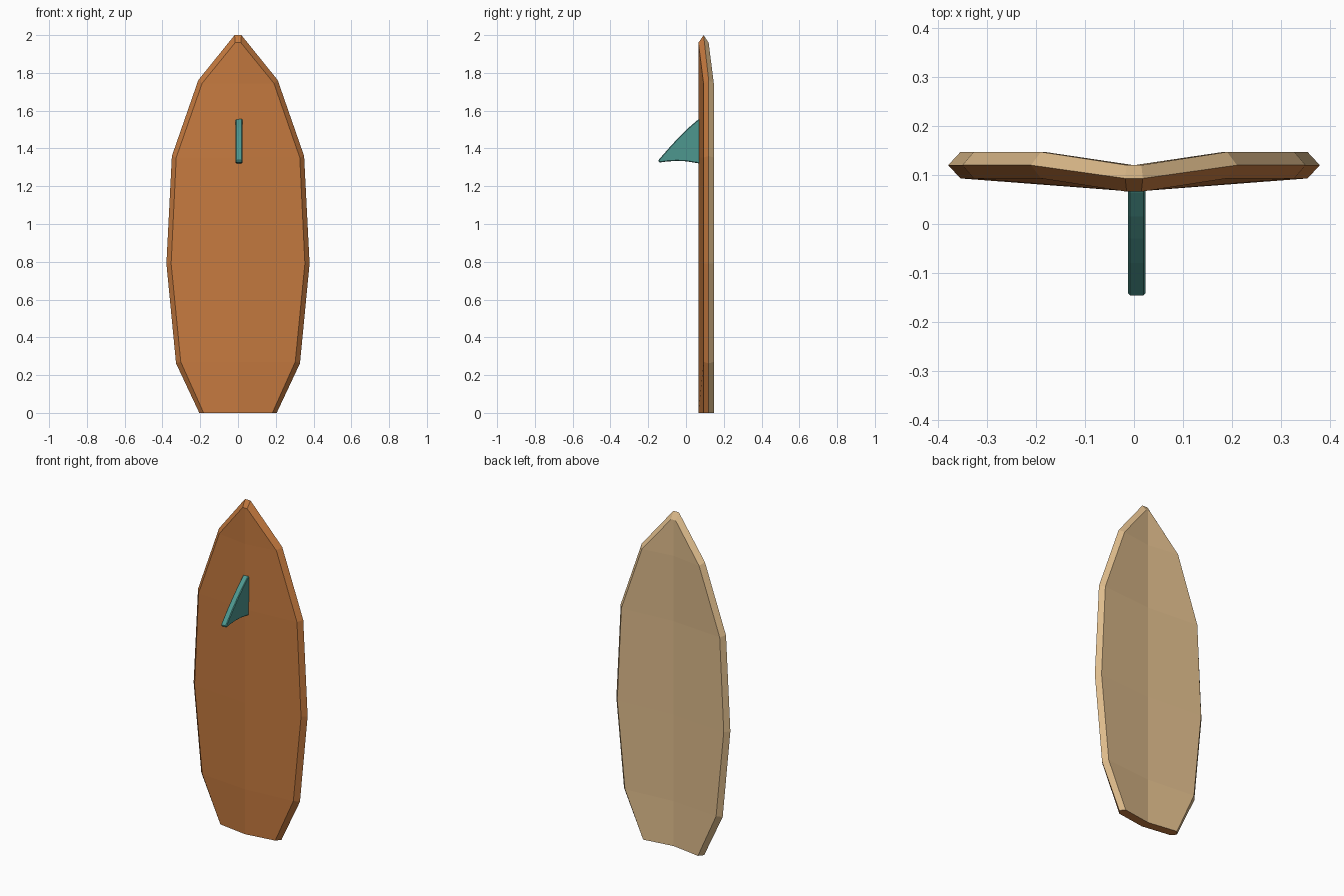
import bpy, bmesh

if "Cube" in bpy.data.objects:
    bpy.data.objects.remove(bpy.data.objects["Cube"])


def material(name, rgb):
    m = bpy.data.materials.new(name)
    m.diffuse_color = (*rgb, 1)
    m.use_nodes = True
    m.node_tree.nodes["Principled BSDF"].inputs["Base Color"].default_value = m.diffuse_color
    return m


def finish(bm, name, mats):
    bmesh.ops.recalc_face_normals(bm, faces=bm.faces)
    me = bpy.data.meshes.new(name)
    bm.to_mesh(me)
    bm.free()
    for m in mats:
        me.materials.append(m)
    ob = bpy.data.objects.new(name, me)
    bpy.context.collection.objects.link(ob)
    return ob


orange = material("orange", (0.56, 0.195, 0.05))
tan = material("tan", (0.73, 0.50, 0.26))
teal = material("teal", (0.075, 0.31, 0.275))

# Board outline stations from tail to nose: (half width, z)
rim = [(0.205, 0), (0.328, 0.262), (0.379, 0.79), (0.35, 1.36), (0.21, 1.762), (0.018, 2.0)]
inner = [(0.182, 0), (0.303, 0.27), (0.354, 0.79), (0.327, 1.352), (0.19, 1.745), (0.015, 1.96)]

# Board: front deck, rim and back deck layers, V-shaped across the spine
bm = bmesh.new()


def layer(stations, y):
    rows = []
    for i, (w, z) in enumerate(stations):
        dy = 0.0 if i == len(stations) - 1 else 0.027
        rows.append([bm.verts.new((s * w, y + abs(s) * dy, z)) for s in (-1, 0, 1)])
    return rows


def face(mat, *verts):
    bm.faces.new(verts).material_index = mat


front, mid, back = layer(inner, 0.066), layer(rim, 0.093), layer(inner, 0.12)
for mat, deck in ((0, front), (1, back)):
    for i in range(5):
        for c in (0, 1):                    # deck panels either side of the spine
            face(mat, deck[i][c], deck[i][c + 1], deck[i + 1][c + 1], deck[i + 1][c])
        for c in (0, 2):                    # bevelled side rails
            face(mat, deck[i][c], mid[i][c], mid[i + 1][c], deck[i + 1][c])
    for c in (0, 1):                        # nose bevel
        face(mat, deck[5][c], deck[5][c + 1], mid[5][c + 1], mid[5][c])
for c in (0, 2):                            # flat tail
    face(0, front[0][c], mid[0][c], back[0][c], back[0][1], front[0][1])
bmesh.ops.delete(bm, geom=[v for v in bm.verts if not v.link_faces], context='VERTS')
finish(bm, "board", [orange, tan])

# Fin: swept profile in the y-z plane, extruded across x, softly bevelled
profile = [(0.078, 1.562), (0.063, 1.552), (0.015, 1.511), (-0.03, 1.467), (-0.08, 1.414),
           (-0.146, 1.338), (-0.143, 1.325), (-0.10, 1.331), (-0.05, 1.334),
           (0.0, 1.332), (0.063, 1.322), (0.078, 1.318)]
bm = bmesh.new()
side = bm.faces.new([bm.verts.new((-0.012, y, z)) for y, z in profile])
ext = bmesh.ops.extrude_face_region(bm, geom=[side])
bmesh.ops.translate(bm, vec=(0.035, 0, 0),
                    verts=[g for g in ext["geom"] if isinstance(g, bmesh.types.BMVert)])
fin = finish(bm, "fin", [teal])
bev = fin.modifiers.new("soft_edges", 'BEVEL')
bev.width = 0.004
bev.segments = 1
bev.limit_method = 'ANGLE'
bev.angle_limit = 1.0
